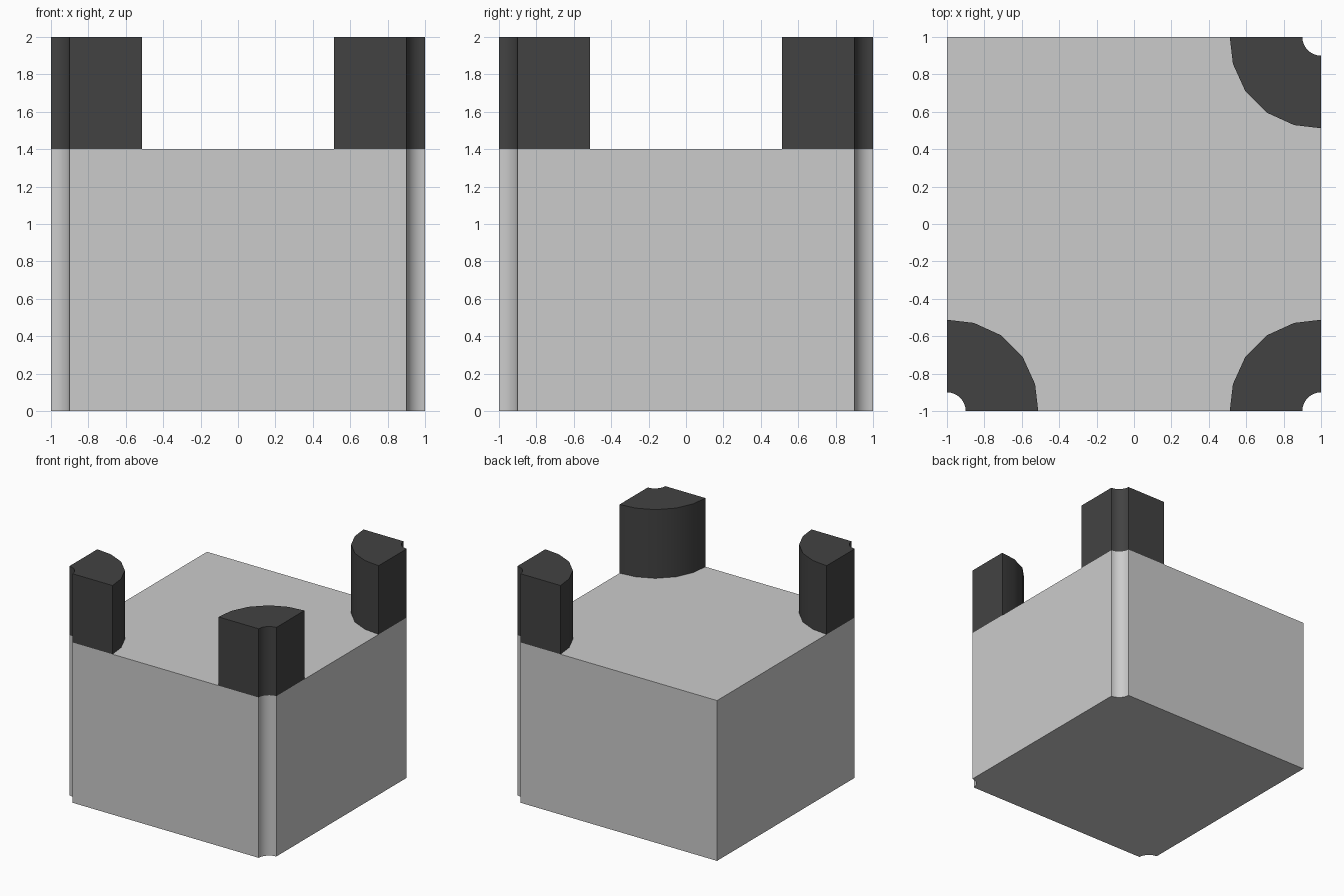
import bpy, bmesh
from math import sin, cos, pi

if "Cube" in bpy.data.objects:
    bpy.data.objects.remove(bpy.data.objects["Cube"])

CORNERS = [(-1, -1), (1, -1), (1, 1)]   # corners with a post and a groove
NOTCH_R, DECK, TOP = 0.1, 1.4, 2.0
# outer faceted quarter of a post: distance from the corner
OUTER = [(0.488, 0), (0.471, 0.144), (0.406, 0.287),
         (0.287, 0.406), (0.144, 0.471), (0, 0.488)]

dark = bpy.data.materials.new("dark_post")
dark.diffuse_color = (0.055, 0.055, 0.055, 1)
dark.use_nodes = True
dark.node_tree.nodes["Principled BSDF"].inputs["Base Color"].default_value = dark.diffuse_color


def notch(sx, sy, steps=8):
    """Concave quarter arc around a corner, from the x side to the y side."""
    return [(sx * (1 - NOTCH_R * cos(i / steps * pi / 2)),
             sy * (1 - NOTCH_R * sin(i / steps * pi / 2))) for i in range(steps + 1)]


def extrude(name, outline, z0, z1, mat=None):
    bm = bmesh.new()
    base = bm.faces.new([bm.verts.new((x, y, z0)) for x, y in outline])
    geom = bmesh.ops.extrude_face_region(bm, geom=[base], use_keep_orig=True)["geom"]
    for v in geom:
        if isinstance(v, bmesh.types.BMVert):
            v.co.z = z1
    bmesh.ops.recalc_face_normals(bm, faces=bm.faces)
    mesh = bpy.data.meshes.new(name)
    bm.to_mesh(mesh)
    bm.free()
    ob = bpy.data.objects.new(name, mesh)
    bpy.context.collection.objects.link(ob)
    if mat:
        mesh.materials.append(mat)
    bpy.ops.object.select_all(action='DESELECT')
    ob.select_set(True)
    bpy.context.view_layer.objects.active = ob
    bpy.ops.object.shade_smooth_by_angle(angle=pi / 6)
    return ob


# block: three grooved corners, one plain corner at the back left
outline = (notch(-1, -1)[::-1] + notch(1, -1) + notch(1, 1)[::-1] + [(-1, 1)])
extrude("block", outline, 0, DECK)

# corner posts standing on the block
for name, (sx, sy) in zip(("front_left", "front_right", "back_right"), CORNERS):
    outer = [(sx * (1 - a), sy * (1 - b)) for a, b in OUTER]
    extrude(name + "_post", outer + notch(sx, sy)[::-1], DECK, TOP, dark)
